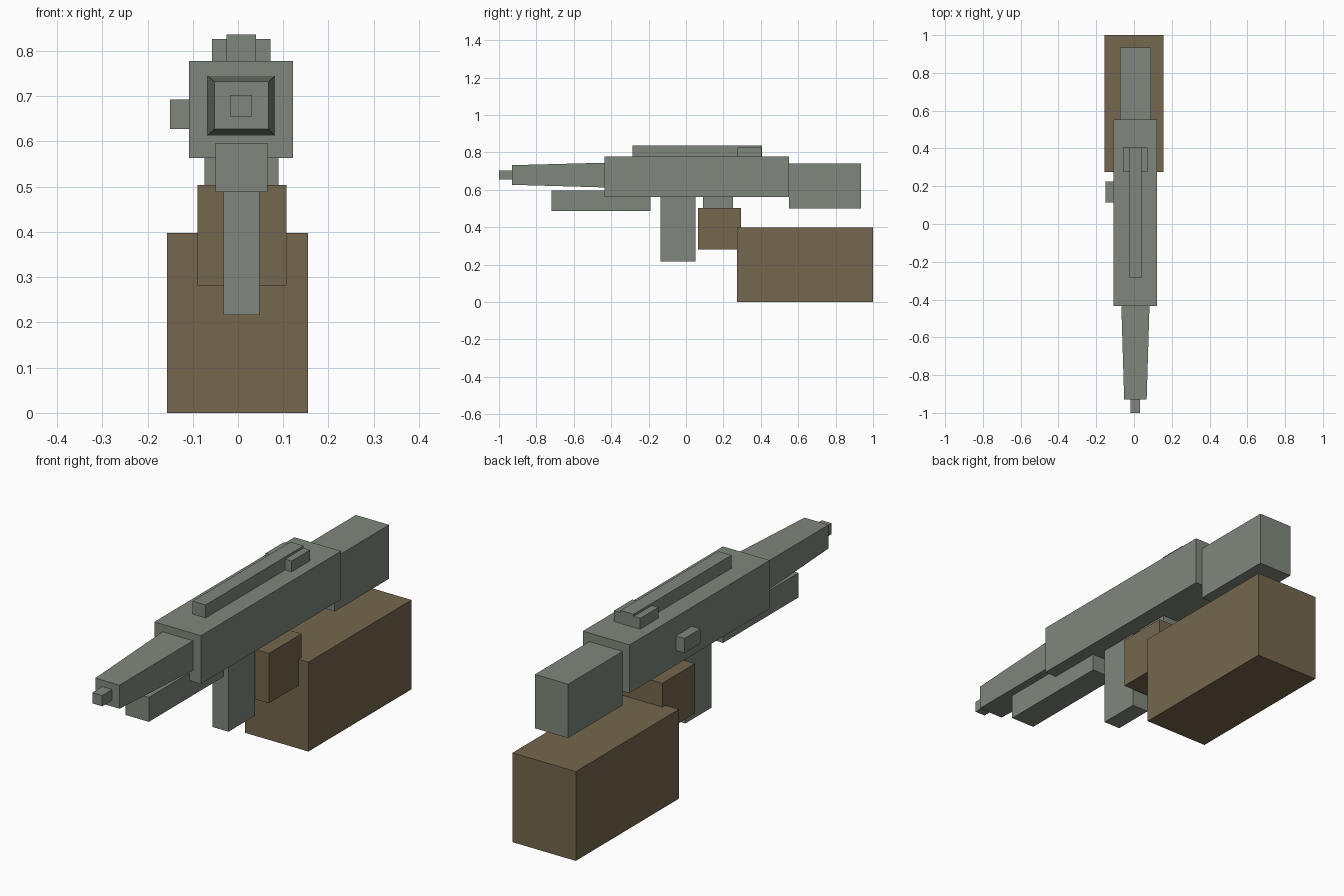
import bpy
import bmesh

if "Cube" in bpy.data.objects:
    bpy.data.objects.remove(bpy.data.objects["Cube"])


def material(name, rgb):
    m = bpy.data.materials.new(name)
    m.diffuse_color = (*rgb, 1.0)
    m.use_nodes = True
    m.node_tree.nodes["Principled BSDF"].inputs["Base Color"].default_value = m.diffuse_color
    return m


GREEN = material("grey green metal", (0.215, 0.242, 0.200))
BROWN = material("brown leather", (0.178, 0.135, 0.075))


def block(name, mat, x, y, z, front=None):
    """Box from (min, max) ranges; front = (x range, z range) tapers the -y end."""
    bm = bmesh.new()
    bmesh.ops.create_cube(bm, size=2)
    for v in bm.verts:
        ix, iy, iz = (int(c > 0) for c in v.co)
        fx, fz = front if front and iy == 0 else (x, z)
        v.co = (fx[ix], y[iy], fz[iz])
    mesh = bpy.data.meshes.new(name)
    bm.to_mesh(mesh)
    bm.free()
    mesh.materials.append(mat)
    bpy.context.collection.objects.link(bpy.data.objects.new(name, mesh))


# Main body and rear stock
block("receiver", GREEN, (-0.108, 0.122), (-0.435, 0.552), (0.563, 0.778))
block("stock", GREEN, (-0.074, 0.09), (0.552, 0.935), (0.50, 0.74))

# Tapered barrel and muzzle
block("barrel", GREEN, (-0.067, 0.082), (-0.93, -0.435), (0.613, 0.745),
      front=((-0.052, 0.067), (0.627, 0.732)))
block("muzzle", GREEN, (-0.018, 0.031), (-1.0, -0.93), (0.655, 0.703))

# Top rail, rear sight and side handle
block("top_rail", GREEN, (-0.025, 0.04), (-0.285, 0.405), (0.77, 0.836))
block("rear_sight", GREEN, (-0.057, 0.072), (0.275, 0.404), (0.77, 0.826))
block("bolt_handle", GREEN, (-0.15, -0.10), (0.113, 0.225), (0.628, 0.693))

# Underside parts
block("fore_grip", GREEN, (-0.05, 0.065), (-0.72, -0.19), (0.488, 0.597))
block("magazine", GREEN, (-0.032, 0.048), (-0.135, 0.05), (0.216, 0.57))
block("rear_grip", GREEN, (-0.032, 0.048), (0.09, 0.25), (0.49, 0.57))

# Brown hand and forearm
block("hand", BROWN, (-0.09, 0.107), (0.065, 0.295), (0.282, 0.504))
block("forearm", BROWN, (-0.157, 0.155), (0.274, 1.0), (0.0, 0.398))
